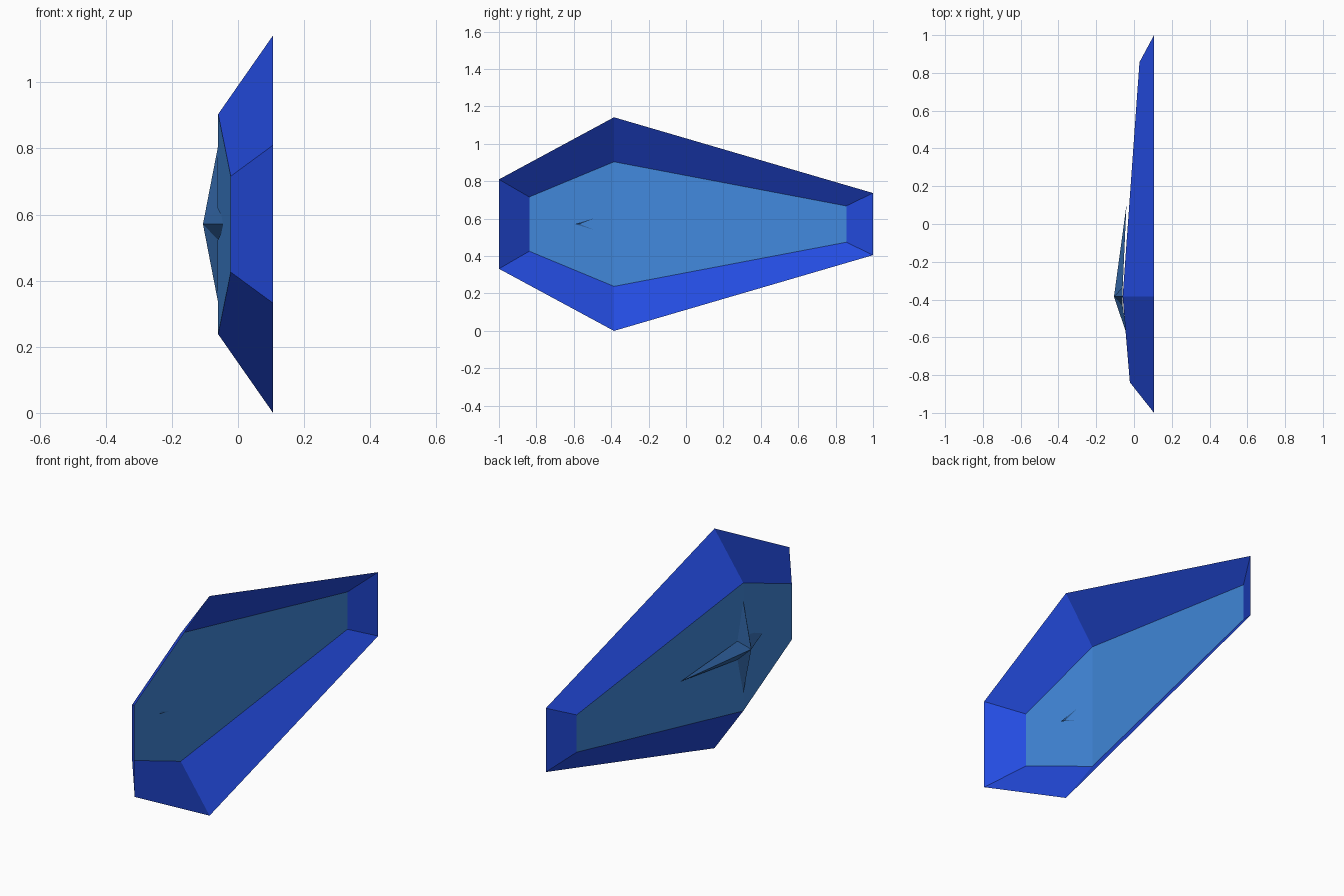
import bpy, bmesh

if "Cube" in bpy.data.objects:
    bpy.data.objects.remove(bpy.data.objects["Cube"])

MID = 0.571  # height of the horizontal symmetry line


def material(name, color):
    m = bpy.data.materials.new(name)
    m.diffuse_color = (*color, 1)
    m.use_nodes = True
    m.node_tree.nodes["Principled BSDF"].inputs["Base Color"].default_value = m.diffuse_color
    return m


def build(name, points, faces, mat):
    """Flat-faced surface with its outside turned towards -x."""
    mesh = bpy.data.meshes.new(name)
    bm = bmesh.new()
    verts = [bm.verts.new((x, y, MID + h)) for x, y, h in points]
    for f in faces:
        bm.faces.new([verts[i] for i in f])
    bmesh.ops.recalc_face_normals(bm, faces=bm.faces)
    bm.normal_update()
    if sum(f.normal.x * f.calc_area() for f in bm.faces) > 0:
        bmesh.ops.reverse_faces(bm, faces=bm.faces)
    bm.to_mesh(mesh)
    bm.free()
    ob = bpy.data.objects.new(name, mesh)
    bpy.context.collection.objects.link(ob)
    mesh.materials.append(mat)
    return ob


def ring(half):
    """Mirror half an outline about the symmetry line."""
    return half + [(x, y, -h) for x, y, h in reversed(half)]


border_blue = material("border_blue", (0.017, 0.071, 0.74))
panel_blue = material("panel_blue", (0.054, 0.25, 0.72))
star_blue = material("star_blue", (0.031, 0.13, 0.37))

# Half outlines (x, y, height above the middle), blunt end to narrow end
outer = ring([(0.106, -1.0, 0.239), (0.106, -0.385, 0.571), (0.106, 1.0, 0.166)])
inner = ring([(-0.022, -0.838, 0.145), (-0.06, -0.385, 0.333), (0.029, 0.857, 0.097)])

# Sloping border, open at the back
n = len(outer)
build("sloping_border", outer + inner,
      [(i, (i + 1) % n, n + (i + 1) % n, n + i) for i in range(n)], border_blue)

# Face panel, creased at its widest line
build("face_panel", inner, [(0, 1, 4, 5), (1, 2, 3, 4)], panel_blue)

# Raised four-pointed star: tips alternate with notches around the apex
cy, notch = -0.385, 0.048
star = [(-0.04, 0.1, 0), (-0.06, cy + notch, notch),
        (-0.06, cy, 0.238), (-0.06, cy - notch, notch),
        (-0.035, -0.595, 0), (-0.06, cy - notch, -notch),
        (-0.06, cy, -0.238), (-0.06, cy + notch, -notch),
        (-0.106, cy, 0)]
build("star_ornament", star, [(i, (i + 1) % 8, 8) for i in range(8)], star_blue)
